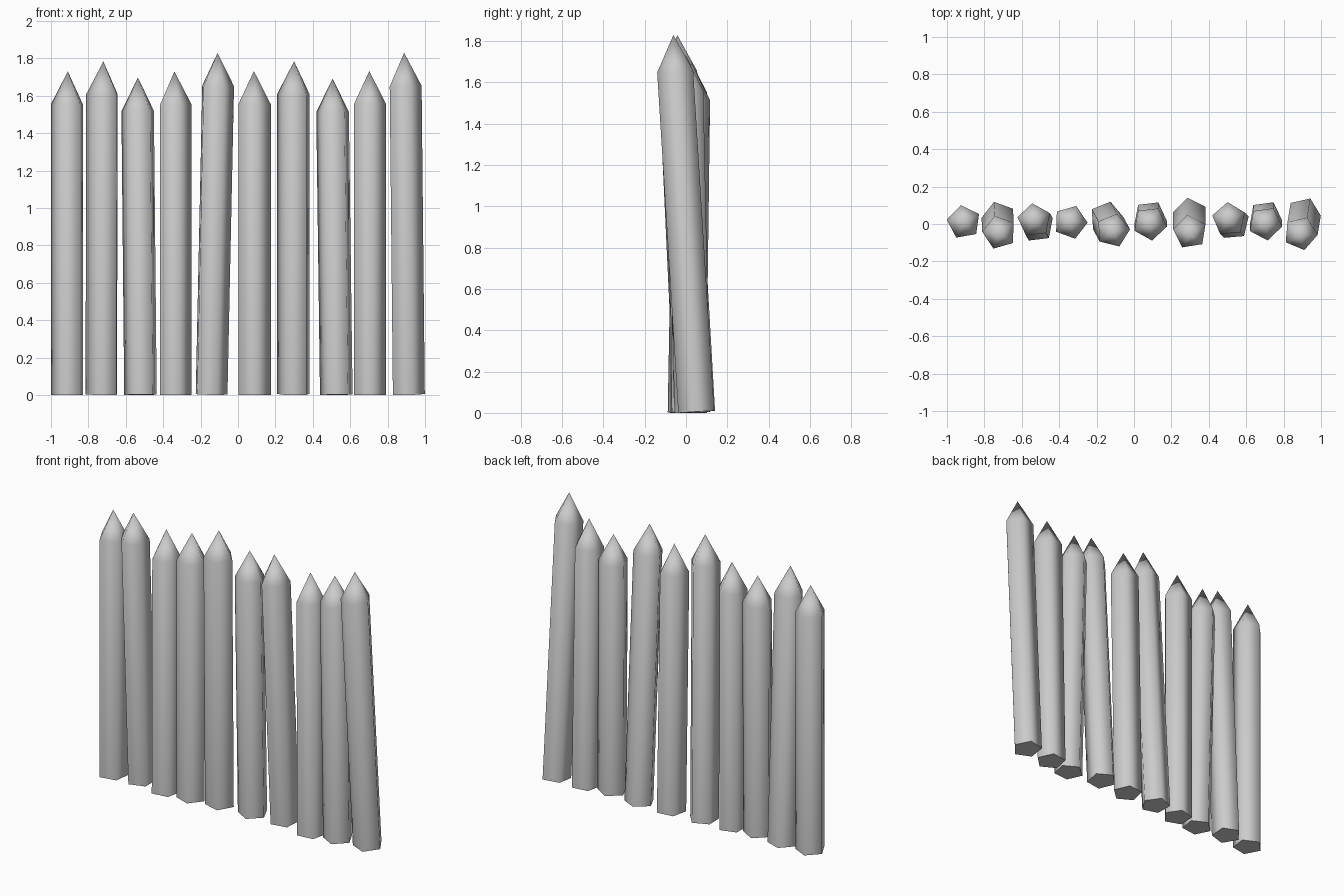
import bpy
import bmesh
import math
from mathutils import Vector

cube = bpy.data.objects.get("Cube")
if cube:
    bpy.data.objects.remove(cube, do_unlink=True)

grey = bpy.data.materials.new("plain_grey")
grey.use_nodes = True
colour = (0.6, 0.6, 0.6, 1)
grey.diffuse_color = colour
grey.node_tree.nodes["Principled BSDF"].inputs["Base Color"].default_value = colour

RADIUS = 0.092
POINT = 0.177
SIDES = 5


def make_stake(name, foot, top, height, turn):
    """Five-sided pointed post leaning from foot (x, y) to its shoulder (x, y)."""
    base = Vector((*foot, 0))
    axis = Vector((*top, height - POINT)) - base
    bm = bmesh.new()
    rings = []
    for z in (0, axis.length):
        ring = []
        for i in range(SIDES):
            a = math.radians(turn) + math.tau * i / SIDES
            ring.append(bm.verts.new((RADIUS * math.cos(a), RADIUS * math.sin(a), z)))
        rings.append(ring)
    low, high = rings
    tip = bm.verts.new((0, 0, axis.length + POINT))
    cap = bm.faces.new(low[::-1])
    for i in range(SIDES):
        j = (i + 1) % SIDES
        bm.faces.new((low[i], low[j], high[j], high[i]))
        bm.faces.new((high[i], high[j], tip))
    for face in bm.faces:
        face.smooth = face is not cap
    # Crisp rim around the flat foot
    for edge in cap.edges:
        edge.smooth = False
    # Lean the post, then stand its lowest corner on the ground
    lean = Vector((0, 0, 1)).rotation_difference(axis)
    for v in bm.verts:
        v.co = lean @ v.co + base
    lift = min(v.co.z for v in bm.verts)
    for v in bm.verts:
        v.co.z -= lift
    mesh = bpy.data.meshes.new(name)
    bm.to_mesh(mesh)
    bm.free()
    mesh.materials.append(grey)
    bpy.context.collection.objects.link(bpy.data.objects.new(name, mesh))


# Foot centre, shoulder centre, height, turn in degrees
stakes = [
    ((-.91, .01), (-.91, .01), 1.73, 28),
    ((-.723, .03), (-.72, -.045), 1.78, 34),
    ((-.518, -.008), (-.533, .019), 1.695, 25),
    ((-.34, .01), (-.34, .01), 1.73, -2),
    ((-.148, .03), (-.113, -.035), 1.825, 4),
    ((.085, .035), (.085, .003), 1.73, -11),
    ((.3, .05), (.3, -.043), 1.78, 27),
    ((.528, .005), (.508, .025), 1.69, 23),
    ((.702, .035), (.702, .003), 1.73, -10),
    ((.907, .052), (.89, -.05), 1.825, -5),
]
for n, stake in enumerate(stakes, 1):
    make_stake(f"fence_stake_{n}", *stake)
